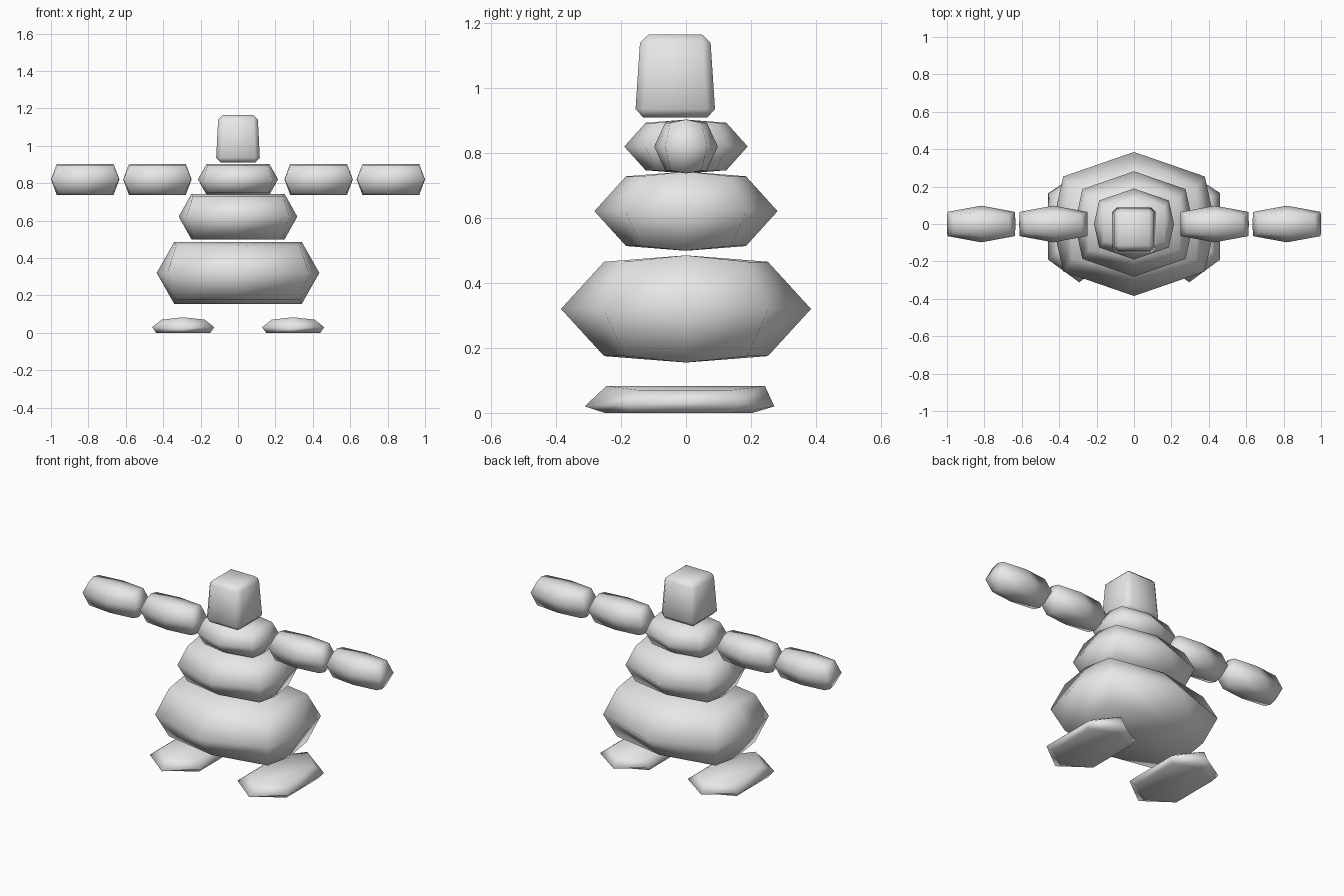
import bpy, bmesh
from itertools import product

if "Cube" in bpy.data.objects:
    bpy.data.objects.remove(bpy.data.objects["Cube"])

stone = bpy.data.materials.new("grey stone")
stone.diffuse_color = (0.8, 0.8, 0.8, 1)
stone.use_nodes = True
stone.node_tree.nodes["Principled BSDF"].inputs["Base Color"].default_value = stone.diffuse_color


def finish(name, bm):
    """Turn a bmesh into a smooth shaded stone object."""
    bmesh.ops.recalc_face_normals(bm, faces=bm.faces)
    for f in bm.faces:
        f.smooth = True
    me = bpy.data.meshes.new(name)
    bm.to_mesh(me)
    bm.free()
    me.materials.append(stone)
    ob = bpy.data.objects.new(name, me)
    bpy.context.collection.objects.link(ob)
    return ob


def boulder(name, centre, half, waist_x=0.87, rim_x=0.785):
    """Faceted boulder: a cube of 2 x 2 faces per side, bulging at the waist."""
    bm = bmesh.new()
    verts = {}
    for i, j, k in product((-1, 0, 1), repeat=3):
        if (i, j, k) == (0, 0, 0):
            continue
        if k == 0:                       # waist ring
            p = (waist_x if j else 1, 0.66 if i else 1, 0)
        else:                            # top and bottom rims
            p = (rim_x - 0.025 if j else rim_x,
                 0.49 if i else 0.655,
                 0.88 if j else 1)
        verts[i, j, k] = bm.verts.new(
            [c + s * q * h for c, s, q, h in zip(centre, (i, j, k), p, half)])
    for axis, side, a, b in product(range(3), (-1, 1), (-1, 0), (-1, 0)):
        quad = []
        for u, v in ((a, b), (a + 1, b), (a + 1, b + 1), (a, b + 1)):
            key = [u, v]
            key.insert(axis, side)
            quad.append(verts[tuple(key)])
        bm.faces.new(quad)
    return finish(name, bm)


# Stacked body stones
boulder("hips", (0, 0, 0.32), (0.435, 0.385, 0.165))
boulder("waist", (0, 0, 0.621), (0.317, 0.282, 0.122))
boulder("chest", (0, 0, 0.82), (0.214, 0.19, 0.083))

# Arm stones
for side, label in ((-1, "left"), (1, "right")):
    boulder(label + "_upper_arm", (side * 0.431, 0, 0.82), (0.183, 0.098, 0.083), 0.99, 0.83)
    boulder(label + "_forearm", (side * 0.817, 0, 0.82), (0.183, 0.098, 0.083), 0.99, 0.83)


# Feet: flat six-sided slabs with a low ridge along the top
def foot(name, cx):
    bm = bmesh.new()
    rings = []
    # height at ridge, height at sides, half width, toe, side front, side back, heel
    for zr, zs, w, toe, sf, sb, heel in (
            (0, 0, 0.145, -0.25, -0.165, 0.14, 0.205),
            (0.02, 0.03, 0.166, -0.312, -0.19, 0.165, 0.272),
            (0.083, 0.07, 0.115, -0.245, -0.145, 0.14, 0.243)):
        rings.append([bm.verts.new((cx + x, y, z)) for x, y, z in (
            (0, toe, zr), (w, sf, zs), (w, sb, zs),
            (0, heel, zr), (-w, sb, zs), (-w, sf, zs))])
    for lo, hi in zip(rings, rings[1:]):
        for n in range(6):
            m = (n + 1) % 6
            bm.faces.new((lo[n], lo[m], hi[m], hi[n]))
    for r in (rings[0], rings[2]):
        bm.faces.new(r[0:4])
        bm.faces.new((r[3], r[4], r[5], r[0]))
    finish(name, bm)


foot("left_foot", -0.293)
foot("right_foot", 0.295)

# Head: tapered block with chamfered edges
bm = bmesh.new()
bmesh.ops.create_cube(bm, size=2)
for v in bm.verts:
    top = v.co.z > 0
    hx, hy = (0.105, 0.107) if top else (0.118, 0.124)
    v.co = (v.co.x * hx, v.co.y * hy - 0.033, 1.165 if top else 0.91)
bmesh.ops.bevel(bm, geom=bm.edges[:], offset=0.025, segments=1, affect='EDGES')
finish("head", bm)
